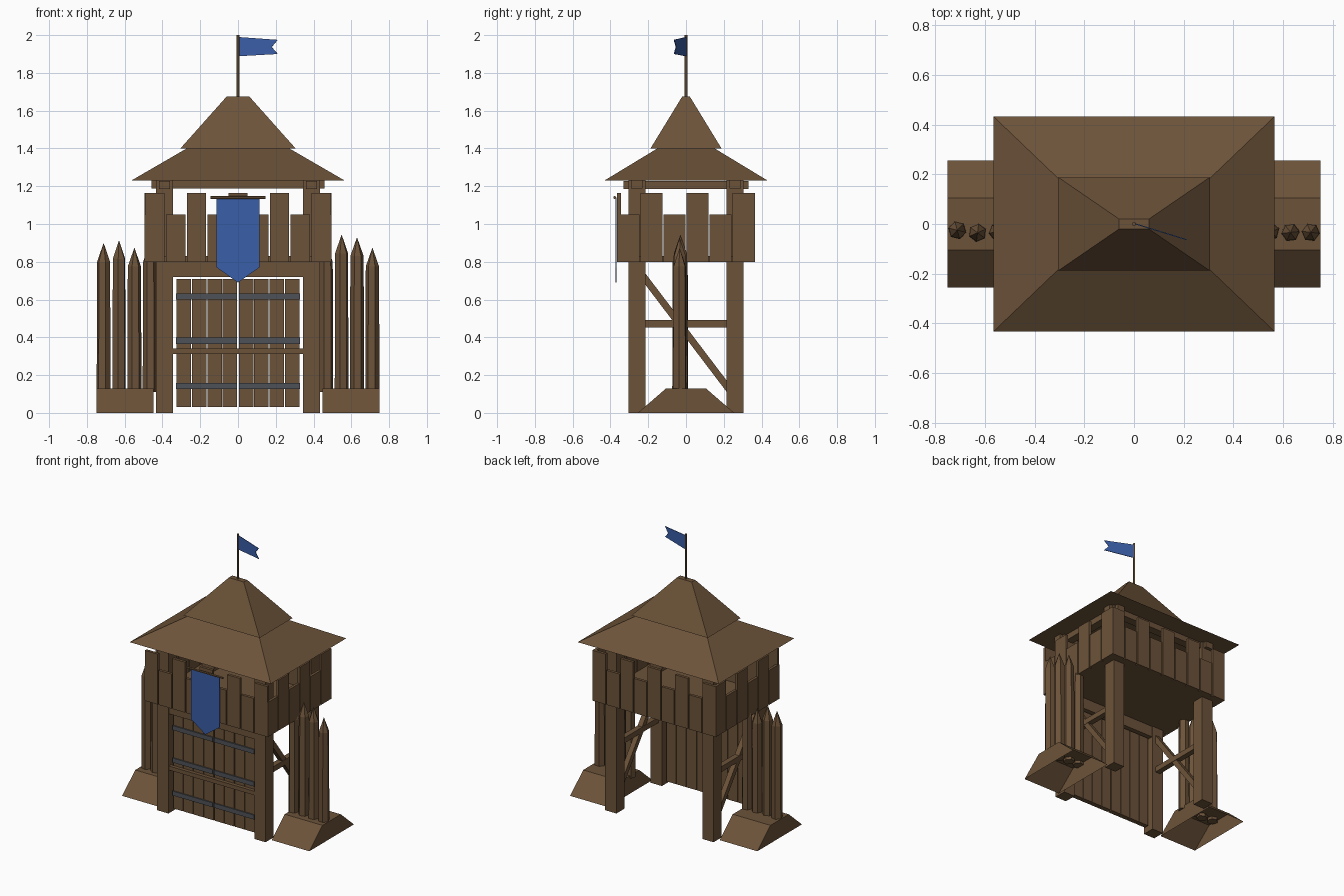
import bpy, bmesh, math, random
from mathutils import Vector, Matrix

if "Cube" in bpy.data.objects:
    bpy.data.objects.remove(bpy.data.objects["Cube"])

random.seed(4)


def material(name, rgb):
    m = bpy.data.materials.new(name)
    m.diffuse_color = (*rgb, 1)
    m.use_nodes = True
    m.node_tree.nodes["Principled BSDF"].inputs["Base Color"].default_value = m.diffuse_color
    return m


WOOD = material("brown wood", (0.150, 0.086, 0.041))
BLUE = material("blue cloth", (0.042, 0.112, 0.390))
IRON = material("grey iron", (0.076, 0.084, 0.095))


def finish(bm, name, mat):
    bmesh.ops.recalc_face_normals(bm, faces=bm.faces)
    me = bpy.data.meshes.new(name)
    bm.to_mesh(me)
    bm.free()
    me.materials.append(mat)
    ob = bpy.data.objects.new(name, me)
    bpy.context.collection.objects.link(ob)
    return ob


def box(name, x0, x1, y0, y1, z0, z1, mat=WOOD):
    bm = bmesh.new()
    bmesh.ops.create_cube(bm, size=1)
    for v in bm.verts:
        v.co = ((x0 + x1) / 2 + v.co.x * (x1 - x0),
                (y0 + y1) / 2 + v.co.y * (y1 - y0),
                (z0 + z1) / 2 + v.co.z * (z1 - z0))
    return finish(bm, name, mat)


def frustum(name, bottom, top, z0, z1, cx=0, open_bottom=False):
    bm = bmesh.new()
    bmesh.ops.create_cube(bm, size=2)
    for v in bm.verts:
        hx, hy = top if v.co.z > 0 else bottom
        v.co = (cx + v.co.x * hx, v.co.y * hy, z1 if v.co.z > 0 else z0)
    if open_bottom:
        low = [f for f in bm.faces if all(v.co.z < z0 + 1e-4 for v in f.verts)]
        bmesh.ops.delete(bm, geom=low, context='FACES')
    return finish(bm, name, WOOD)


def rod(name, a, b, r, sides=8):
    a, b = Vector(a), Vector(b)
    bm = bmesh.new()
    rot = (b - a).to_track_quat('Z', 'Y').to_matrix().to_4x4()
    bmesh.ops.create_cone(bm, cap_ends=True, segments=sides, radius1=r, radius2=r,
                          depth=(b - a).length, matrix=Matrix.Translation((a + b) / 2) @ rot)
    return finish(bm, name, WOOD)


def plate(name, outline, offset, mat):
    """Thin cloth: outline of points, thickened along offset."""
    bm = bmesh.new()
    f = bm.faces.new([bm.verts.new(p) for p in outline])
    ext = bmesh.ops.extrude_face_region(bm, geom=[f], use_keep_orig=True)
    for v in ext["geom"]:
        if isinstance(v, bmesh.types.BMVert):
            v.co += Vector(offset)
    return finish(bm, name, mat)


# Corner posts, deck and the beam over the gate
for sx in (-1, 1):
    for sy in (-1, 1):
        x, y = 0.389 * sx, 0.26 * sy
        box("corner_post", x - .045, x + .045, y - .045, y + .045, 0, 1.23)
box("deck", -.476, .476, -.346, .346, .80, .83)
box("gate_beam", -.36, .36, -.30, -.22, .72, .80)

# Parapet boards, tall and short in turn
for i in range(9):
    x = -.44 + .11 * i
    top = 1.165 if i % 2 == 0 else 1.05
    for sy in (-1, 1):
        a, b = sorted((.345 * sy, .365 * sy))
        box("parapet_board", x - .051, x + .051, a, b, .80, top)
for i in range(6):
    y = -.304 + .1217 * i
    top = 1.165 if i % 2 else 1.05
    for sx in (-1, 1):
        a, b = sorted((.475 * sx, .494 * sx))
        box("side_parapet_board", a, b, y - .0575, y + .0575, .80, top)

# Beams carrying the roof
for s in (-1, 1):
    box("roof_beam", -.457, .457, .26 * s - .03, .26 * s + .03, 1.187, 1.229)
    box("side_roof_beam", .389 * s - .03, .389 * s + .03, -.33, .33, 1.185, 1.228)

# Side braces: one level, one diagonal
for s in (-1, 1):
    box("level_brace", .389 * s - .02, .389 * s + .02, -.22, .22, .453, .492)
    x0 = .389 * s - .018
    plate("diagonal_brace", [(x0, -.22, .745), (x0, -.22, .685), (x0, .22, .105), (x0, .22, .165)],
          (.036, 0, 0), WOOD)

# Two-step roof
frustum("lower_roof", (.565, .432), (.27, .15), 1.23, 1.401)
frustum("upper_roof", (.305, .188), (.06, .02), 1.40, 1.675)

# Gate leaves with iron straps and a locking bar
for s in (-1, 1):
    for i in range(4):
        x = s * (.0425 + .0815 * i)
        box("gate_board", x - .0385, x + .0385, -.275, -.24, .03, .71)
    a, b = sorted((.005 * s, .328 * s))
    for z in (.143, .382, .617):
        box("gate_strap", a, b, -.283, -.24 - .008, z - .016, z + .016, IRON)
box("gate_bar", -.345, .345, -.30, -.275, .313, .342)

# Earth mounds and sharpened palisade logs
tops = {-1: (.90, .875, .915, .90), 1: (.90, .945, .93, .875)}
for s in (-1, 1):
    frustum("mound", (.151, .255), (.151, .105), 0, .13, .599 * s, True)
    for i, top in enumerate(tops[s]):
        x, y, r = s * (.467 + .0815 * i), -.03 + random.uniform(-.006, .006), .038
        turn = random.uniform(0, 1)
        bm = bmesh.new()
        rings = []
        for z, k in ((.11, 1.0), (top - .10, .93)):
            rings.append([bm.verts.new((x + r * k * math.cos(turn + j * math.pi / 3),
                                        y + r * k * math.sin(turn + j * math.pi / 3), z))
                          for j in range(6)])
        tip = bm.verts.new((x, y, top))
        bm.faces.new(rings[0])
        for j in range(6):
            n = (j + 1) % 6
            bm.faces.new((rings[0][j], rings[0][n], rings[1][n], rings[1][j]))
            bm.faces.new((rings[1][j], rings[1][n], tip))
        finish(bm, "palisade_log", WOOD)

# Hanging banner on its rod
plate("banner", [(-.113, -.374, 1.14), (.113, -.374, 1.14), (.113, -.374, .77),
                 (0, -.374, .69), (-.113, -.374, .77)], (0, .006, 0), BLUE)
rod("banner_rod", (-.145, -.378, 1.14), (.145, -.378, 1.14), .008, 6)

# Flagpole and swallow-tailed flag
rod("flagpole", (0, 0, 1.66), (0, 0, 2.0), .008, 6)
plate("flag", [(0, 0, 1.99), (.21, -.065, 1.975), (.178, -.055, 1.937),
               (.21, -.065, 1.90), (0, 0, 1.888)], (.001, .004, 0), BLUE)
